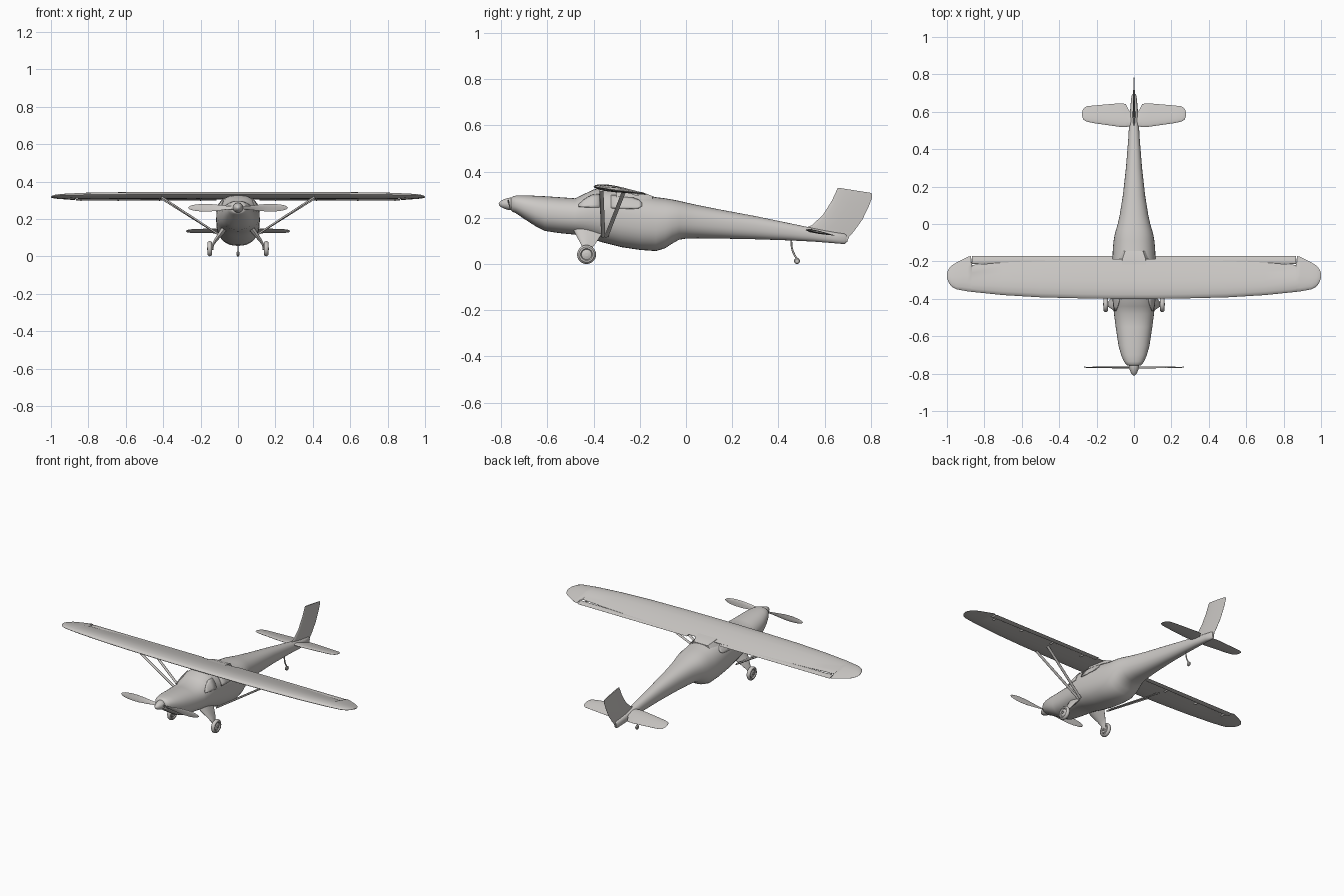
import bpy, bmesh, math
from mathutils import Vector as V

if "Cube" in bpy.data.objects:
    bpy.data.objects.remove(bpy.data.objects["Cube"])

grey = bpy.data.materials.new("light warm grey")
grey.diffuse_color = (0.60, 0.58, 0.56, 1)
grey.use_nodes = True
grey.node_tree.nodes["Principled BSDF"].inputs["Base Color"].default_value = grey.diffuse_color


def make(name, verts, faces, mirror=False, angle=35):
    """Mesh object with outward normals, smooth by angle, optional x mirror."""
    me = bpy.data.meshes.new(name)
    me.from_pydata([tuple(v) for v in verts], [], faces)
    bm = bmesh.new()
    bm.from_mesh(me)
    bmesh.ops.recalc_face_normals(bm, faces=bm.faces)
    bm.to_mesh(me)
    bm.free()
    me.shade_smooth()
    me.set_sharp_from_angle(angle=math.radians(angle))
    me.materials.append(grey)
    ob = bpy.data.objects.new(name, me)
    bpy.context.collection.objects.link(ob)
    if mirror:
        ob.modifiers.new("mirror", "MIRROR").use_mirror_merge = False
    return ob


def loft(name, rings, mirror=False, angle=35):
    """Skin a list of equal-length closed rings and cap both ends."""
    n = len(rings[0])
    verts = [p for r in rings for p in r]
    faces = [(i * n + j, i * n + (j + 1) % n, (i + 1) * n + (j + 1) % n, (i + 1) * n + j)
             for i in range(len(rings) - 1) for j in range(n)]
    faces += [list(range(n)), list(range((len(rings) - 1) * n, len(rings) * n))]
    return make(name, verts, faces, mirror, angle)


CHORD = [(0, 0), (.03, .42), (.1, .75), (.25, 1), (.45, .95), (.7, .6), (.9, .25), (1, .06)]


def foil(le, te, up, top, low):
    """Aerofoil ring from leading to trailing edge."""
    le, te, up = V(le), V(te), V(up)
    ring = [le.lerp(te, t) + up * (h * top) for t, h in CHORD]
    return ring + [le.lerp(te, t) - up * (h * low) for t, h in reversed(CHORD[1:])]


def lathe(name, profile, centre, axis, mirror=False, n=28):
    """Turn (along, radius) pairs round the x or y axis."""
    rings = []
    for a, r in profile:
        ring = []
        for k in range(n):
            t = 2 * math.pi * k / n
            c, s = r * math.cos(t), r * math.sin(t)
            ring.append(V(centre) + (V((a, c, s)) if axis == "x" else V((c, a, s))))
        rings.append(ring)
    return loft(name, rings, mirror)


def tube(name, pts, radius, mirror=False, n=12):
    """Round rod along a path in the y-z plane or any steep path."""
    pts = [V(p) for p in pts]
    rings = []
    for i, p in enumerate(pts):
        d = (pts[min(i + 1, len(pts) - 1)] - pts[max(i - 1, 0)]).normalized()
        a = d.cross(V((0, 1, 0.1))).normalized()
        b = d.cross(a)
        rings.append([p + radius * (a * math.cos(2 * math.pi * k / n) + b * math.sin(2 * math.pi * k / n))
                      for k in range(n)])
    return loft(name, rings, mirror)


# Fuselage: y, half width, top, bottom
BODY = [(-.757, .034, .285, .232), (-.75, .044, .292, .226), (-.735, .054, .296, .219),
        (-.70, .069, .297, .195), (-.65, .083, .295, .163), (-.61, .089, .293, .143),
        (-.55, .098, .289, .134), (-.48, .107, .284, .127), (-.44, .111, .303, .118),
        (-.40, .114, .322, .106), (-.37, .116, .328, .096), (-.28, .117, .318, .073),
        (-.20, .116, .303, .061), (-.13, .113, .289, .056), (-.09, .109, .284, .068),
        (-.06, .104, .279, .088), (-.03, .096, .273, .105), (0, .087, .266, .110),
        (.05, .076, .255, .111), (.15, .060, .235, .110), (.30, .043, .207, .107),
        (.45, .031, .176, .102), (.55, .025, .155, .097), (.64, .018, .138, .090),
        (.685, .013, .131, .086), (.695, .007, .124, .094)]
EXP = 2.3


def power(v):
    return math.copysign(abs(v) ** (2 / EXP), v)


rings = []
for y, w, top, bot in BODY:
    ring = []
    for k in range(36):
        t = 2 * math.pi * k / 36
        ring.append((w * power(math.cos(t)), y, (top + bot) / 2 + (top - bot) / 2 * power(math.sin(t))))
    rings.append(ring)
loft("fuselage", rings, angle=50)


def skin_x(y, z):
    """Half width of the fuselage skin at y, z."""
    for a, b in zip(BODY, BODY[1:]):
        if a[0] <= y <= b[0]:
            f = (y - a[0]) / (b[0] - a[0])
            w, top, bot = (a[i] + f * (b[i] - a[i]) for i in (1, 2, 3))
            q = min(1, abs(z - (top + bot) / 2) / ((top - bot) / 2))
            return w * (1 - q ** EXP) ** (1 / EXP)


# Side windows: thin panes following the skin; outline = y, low z, high z
def pane(name, outline):
    m = 6
    verts = []
    for y, lo, hi in outline:
        for j in range(m):
            z = lo + (hi - lo) * j / (m - 1)
            verts.append((skin_x(y, z) + .002, y, z))
    faces = [(i * m + j, i * m + j + 1, (i + 1) * m + j + 1, (i + 1) * m + j)
             for i in range(len(outline) - 1) for j in range(m - 1)]
    ob = make(name, verts, faces, True)
    ob.modifiers.new("thickness", "SOLIDIFY").thickness = .005
    ob.modifiers["thickness"].offset = 0


pane("front_side_window", [(-.465, .248, .256), (-.44, .246, .278), (-.41, .245, .297), (-.375, .244, .302)])
pane("rear_side_window", [(-.325, .242, .297), (-.28, .240, .294), (-.235, .239, .288),
                          (-.205, .241, .277), (-.19, .251, .262)])


# Wing: x, leading y, trailing y, thickness factor
def wing_z(y):
    return .334 - .14 * (y + .40)


def wing_ring(x, a, b, t):
    return foil((x, a, wing_z(a)), (x, b, wing_z(b)), (0, .14, 1), .018 * t, .011 * t)


WING = [(.10, -.400, -.187, 1), (.30, -.397, -.190, 1), (.50, -.392, -.197, 1), (.70, -.380, -.206, .95),
        (.865, -.363, -.219, .85), (.872, -.362, -.172, .85), (.89, -.360, -.176, .8),
        (.95, -.349, -.207, .65), (.975, -.335, -.222, .5), (.992, -.312, -.242, .32), (1, -.288, -.262, .12)]
half = [wing_ring(*s) for s in WING]
left = [wing_ring(-s[0], *s[1:]) for s in reversed(WING)]
loft("wing", left + half)

# Flaperons below the trailing edge, with hinge brackets
loft("flaperon", [foil((x, a, .303), (x, -.171, .299), (0, 0, 1), .005, .004)
                  for x, a in ((.115, -.205), (.5, -.208), (.866, -.213))], True)
for x in (.2, .42, .64, .84):
    loft("flaperon_hinge", [foil((x + d, -.235, .304), (x + d, -.185, .300), (0, 0, 1), .004, .006)
                            for d in (-.003, .003)], True)

# Fairing behind the cabin roof
loft("wing_root_fairing", [[(-w, y, lo), (w, y, lo), (w * .8, y, hi), (-w * .8, y, hi)]
                           for y, w, lo, hi in ((-.30, .09, .29, .325), (-.19, .078, .28, .311),
                                                (-.145, .06, .28, .294))])

# Wing struts
for name, foot, head in (("front_strut", (.105, -.358, .118), (.41, -.366, .318)),
                         ("rear_strut", (.105, -.345, .118), (.41, -.270, .310))):
    loft(name, [foil((p[0], p[1] - .009, p[2]), (p[0], p[1] + .009, p[2]), (.55, 0, -.84), .005, .005)
                for p in (foot, head)], True)

# Tailplane: x, leading y, trailing y, thickness
def tail_z(y):
    return .148 - .2 * (y - .52)


loft("tailplane", [foil((x, a, tail_z(a)), (x, b, tail_z(b)), (0, .2, 1), t, t)
                   for x, a, b, t in ((.005, .53, .595, .007), (.025, .522, .605, .007), (.045, .518, .642, .007),
                                      (.08, .520, .645, .007), (.22, .540, .633, .006), (.255, .548, .629, .005),
                                      (.271, .558, .617, .003), (.277, .575, .600, .001))], True)

# Fin and rudder: leading y, z; trailing y, z
FIN = [(.530, .120, .697, .095), (.513, .155, .706, .118), (.545, .168, .727, .142), (.592, .212, .763, .192),
       (.630, .272, .793, .255), (.650, .315, .805, .288), (.657, .330, .803, .307)]
loft("fin", [foil((0, a, b), (0, c, d), (1, 0, 0), .008 - .0008 * i, .008 - .0008 * i)
             for i, (a, b, c, d) in enumerate(FIN)])

# Propeller and spinner
lathe("spinner", [(-.81, .001), (-.807, .008), (-.798, .015), (-.785, .021), (-.77, .026), (-.757, .027),
                  (-.75, .026)], (0, 0, .26), "y")
for side in (1, -1):
    loft("propeller_blade",
         [foil((side * x, -.766 - tw, .26 + side * c), (side * x, -.766 + tw, .26 - side * c), (0, 1, 0), .003, .002)
          for x, c, tw in ((.01, .008, .005), (.05, .009, .005), (.10, .015, .005), (.15, .020, .004),
                           (.20, .020, .003), (.24, .015, .002), (.258, .009, .001), (.266, .002, 0))])

# Main landing gear
loft("gear_leg", [foil((x, a, z), (x, b, z), (.85, 0, .5), t, t)
                  for x, z, a, b, t in ((.075, .145, -.485, -.355, .016), (.095, .118, -.472, -.372, .013),
                                        (.118, .088, -.456, -.392, .009), (.132, .066, -.446, -.408, .007),
                                        (.14, .040, -.440, -.418, .006))], True)
lathe("main_wheel", [(-.010, .003), (-.010, .018), (-.006, .022), (-.012, .026), (-.012, .033), (-.007, .039),
                     (0, .041), (.007, .039), (.012, .033), (.012, .026), (.006, .022), (.009, .014),
                     (.011, .003)], (.151, -.43, .041), "x", True)
lathe("axle", [(-.02, .007), (.015, .007)], (.151, -.43, .041), "x", True, 14)

# Tail wheel on its curved spring
tube("tail_spring", [(0, .455, .115), (0, .456, .08), (0, .461, .057), (0, .470, .038), (0, .480, .022)], .004)
lathe("tail_wheel", [(-.007, .003), (-.007, .009), (-.004, .013), (.004, .013), (.007, .009), (.007, .003)],
      (0, .48, .0135), "x", n=20)
